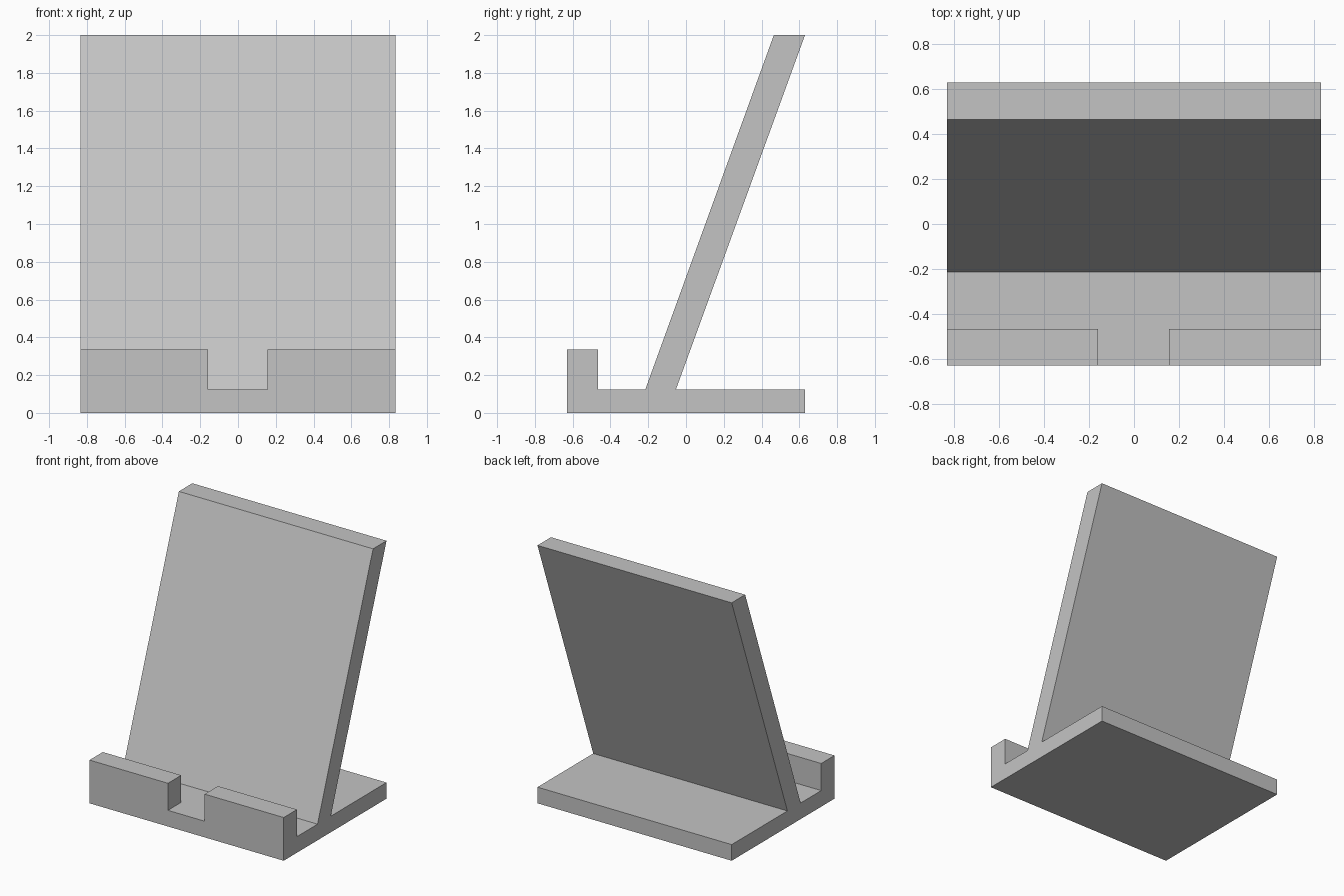
import bpy
import bmesh
from math import radians
from mathutils import Vector

default = bpy.data.objects.get("Cube")
if default:
    bpy.data.objects.remove(default, do_unlink=True)

HALF_WIDTH = 0.833
FRONT, BACK = -0.63, 0.63
BASE_TOP, LIP_TOP, HEIGHT = 0.125, 0.335, 2.0
LIP_BACK = -0.467
NOTCH = (-0.16, 0.155)

# Single plain grey material
grey = bpy.data.materials.new("light grey")
grey.use_nodes = True
colour = (0.55, 0.55, 0.55, 1.0)
grey.diffuse_color = colour
grey.node_tree.nodes["Principled BSDF"].inputs["Base Color"].default_value = colour

# Side profile: flat base with the slanted backrest
profile = [
    (FRONT, 0), (BACK, 0), (BACK, BASE_TOP),
    (-0.053, BASE_TOP), (BACK, HEIGHT), (0.465, HEIGHT), (-0.215, BASE_TOP),
    (LIP_BACK, BASE_TOP), (FRONT, BASE_TOP),
]
bm = bmesh.new()
side = bm.faces.new([bm.verts.new((-HALF_WIDTH, y, z)) for y, z in profile])
swept = bmesh.ops.extrude_face_region(bm, geom=[side])["geom"]
bmesh.ops.translate(bm, vec=(2 * HALF_WIDTH, 0, 0),
                    verts=[g for g in swept if isinstance(g, bmesh.types.BMVert)])
bmesh.ops.recalc_face_normals(bm, faces=bm.faces[:])

# Front lip: raise the front strip on both sides of the cable notch
for x in NOTCH:
    bmesh.ops.bisect_plane(bm, geom=bm.verts[:] + bm.edges[:] + bm.faces[:],
                           plane_co=(x, 0, 0), plane_no=(1, 0, 0))
bm.normal_update()
strip = []
for face in bm.faces:
    centre = face.calc_center_median()
    if face.normal.z > 0.9 and centre.y < LIP_BACK and not NOTCH[0] < centre.x < NOTCH[1]:
        strip.append(face)
raised = bmesh.ops.extrude_face_region(bm, geom=strip)["geom"]
bmesh.ops.translate(bm, vec=Vector((0, 0, LIP_TOP - BASE_TOP)),
                    verts=[g for g in raised if isinstance(g, bmesh.types.BMVert)])

# Merge flat areas and finish
bmesh.ops.dissolve_limit(bm, angle_limit=radians(1), verts=bm.verts[:], edges=bm.edges[:])
bmesh.ops.recalc_face_normals(bm, faces=bm.faces[:])
mesh = bpy.data.meshes.new("device_stand")
bm.to_mesh(mesh)
bm.free()
mesh.materials.append(grey)
stand = bpy.data.objects.new("device_stand", mesh)
bpy.context.collection.objects.link(stand)
